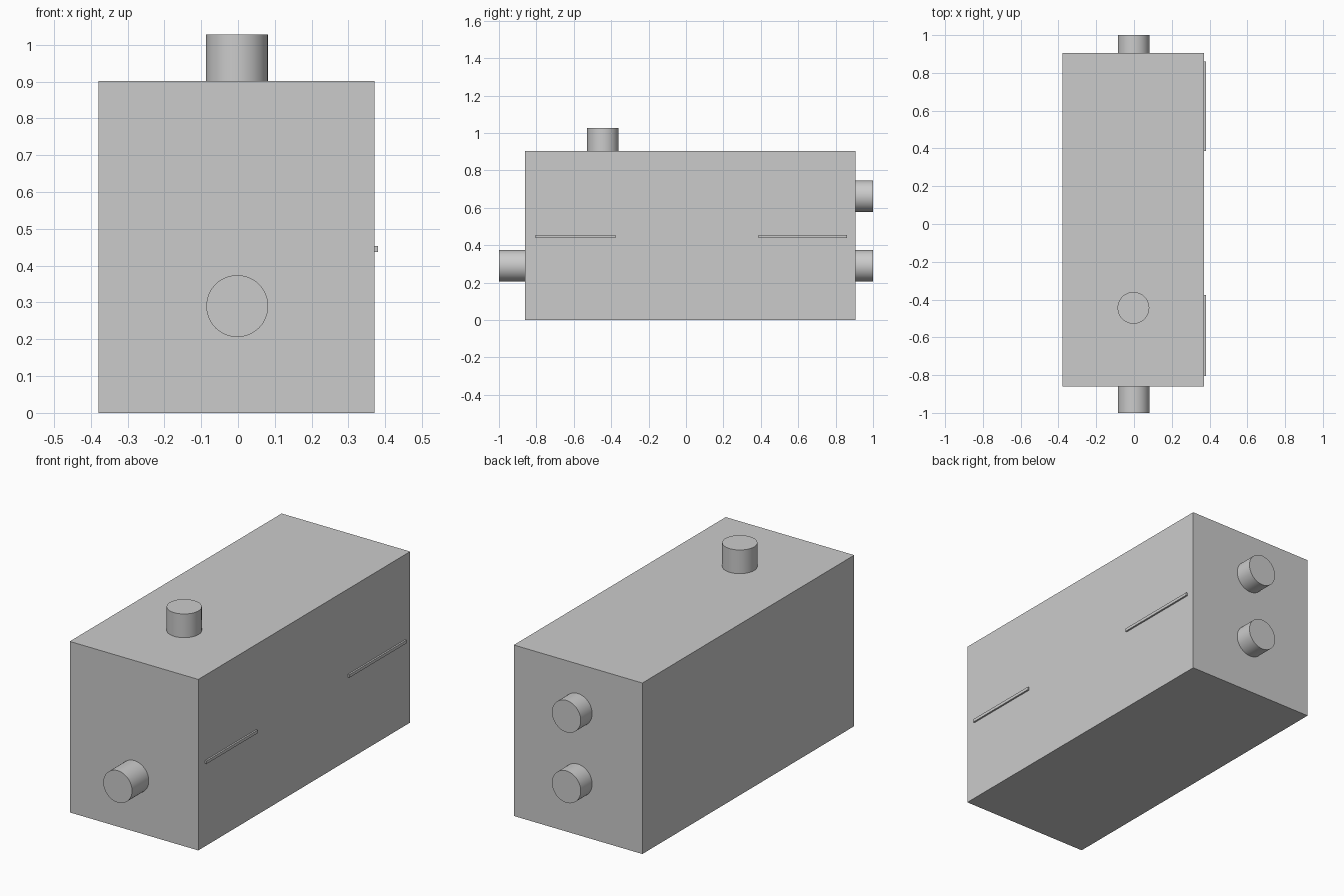
import bpy
from math import pi

if "Cube" in bpy.data.objects:
    bpy.data.objects.remove(bpy.data.objects["Cube"])

X0, X1 = -0.379, 0.371
Y0, Y1 = -0.861, 0.905
TOP = 0.902
RADIUS = 0.084


def box(name, lo, hi):
    bpy.ops.mesh.primitive_cube_add(size=1, location=[(a + b) / 2 for a, b in zip(lo, hi)])
    ob = bpy.context.object
    ob.name = name
    ob.scale = [b - a for a, b in zip(lo, hi)]
    bpy.ops.object.transform_apply(location=False, rotation=False, scale=True)
    return ob


def spigot(name, center, length, along_y=True):
    bpy.ops.mesh.primitive_cylinder_add(
        vertices=48, radius=RADIUS, depth=length, location=center,
        rotation=(pi / 2 if along_y else 0, 0, 0))
    bpy.context.object.name = name
    bpy.ops.object.shade_smooth_by_angle()


# Main housing
box("housing", (X0, Y0, 0), (X1, Y1, TOP))

# Round duct connections: one front, two back, one top
spigot("front_duct", (-0.002, (Y0 - 1) / 2, 0.29), 1 + Y0)
for name, z in (("back_lower_duct", 0.29), ("back_upper_duct", 0.662)):
    spigot(name, (-0.002, (Y1 + 1) / 2, z), 1 - Y1)
spigot("top_duct", (-0.003, -0.444, (TOP + 1.027) / 2), 1.027 - TOP, along_y=False)

# Thin handle strips on the right side
for name, a, b in (("front_handle", -0.804, -0.377), ("back_handle", 0.387, 0.861)):
    box(name, (X1, a, 0.437), (0.380, b, 0.453))
